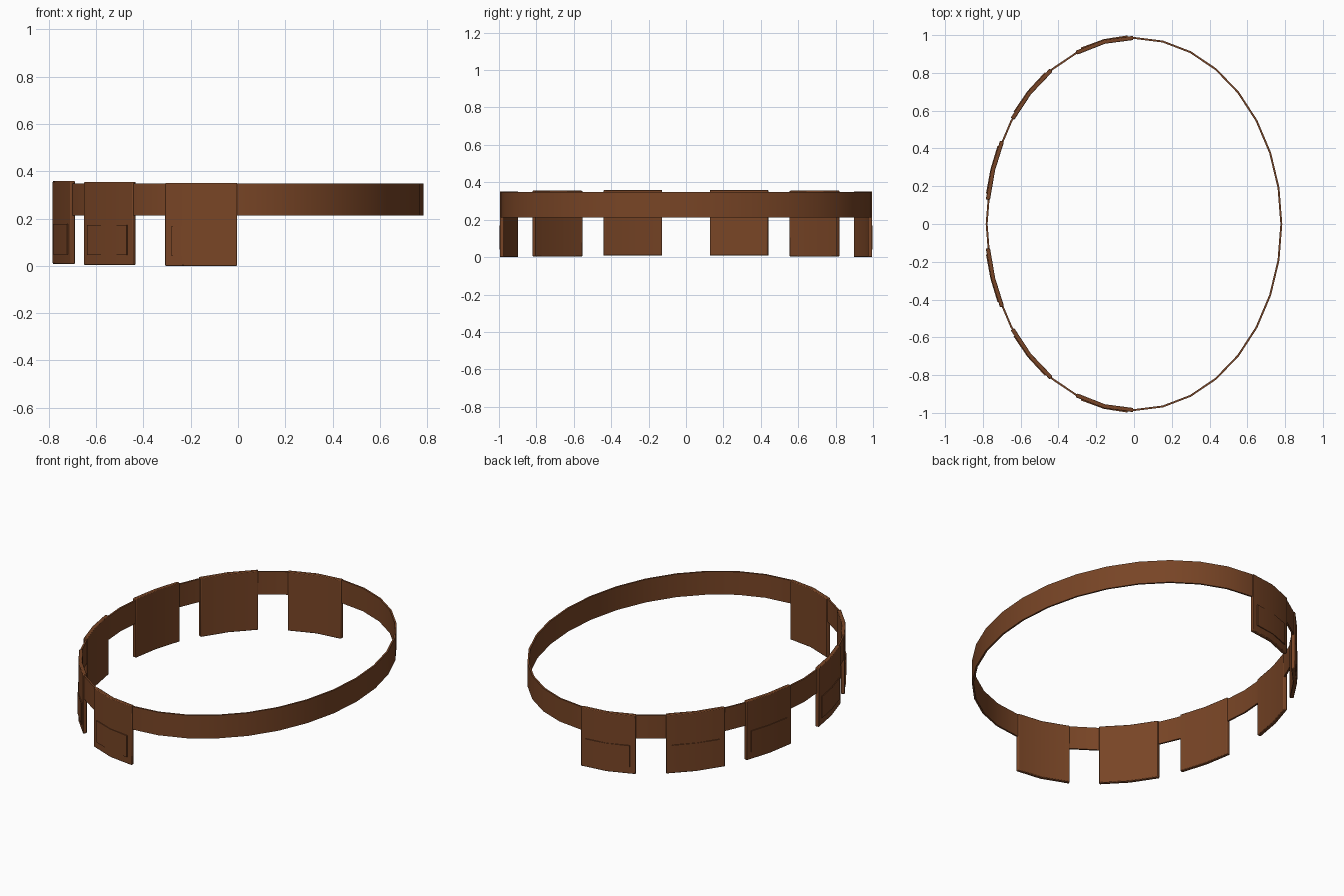
import bpy, bmesh, math

if "Cube" in bpy.data.objects:
    bpy.data.objects.remove(bpy.data.objects["Cube"])

RX, RY = 0.78, 0.985   # belt ellipse radii

leather = bpy.data.materials.new("brown leather")
leather.diffuse_color = (0.188, 0.059, 0.019, 1)
leather.use_nodes = True
leather.node_tree.nodes["Principled BSDF"].inputs["Base Color"].default_value = leather.diffuse_color


def ring_point(a, off, side):
    """Point on the ellipse, a degrees from the front toward -x, pushed out by off."""
    t = math.radians(a)
    x, y = -RX * math.sin(t), -RY * math.cos(t)
    nx, ny = x / RX ** 2, y / RY ** 2
    n = math.hypot(nx, ny)
    return x + nx / n * off, (y + ny / n * off) * side


def strip(name, angles, z0, z1, inner, outer, closed=False, side=1, bevel=0.0):
    """Solid band following the ellipse through the given angles."""
    bm = bmesh.new()
    cols = []
    for a in angles:
        col = []
        for off, z in ((inner, z0), (outer, z0), (outer, z1), (inner, z1)):
            x, y = ring_point(a, off, side)
            col.append(bm.verts.new((x, y, z)))
        cols.append(col)
    pairs = list(zip(cols, cols[1:]))
    if closed:
        pairs.append((cols[-1], cols[0]))
    for p, q in pairs:
        for i in range(4):
            j = (i + 1) % 4
            bm.faces.new((p[i], p[j], q[j], q[i]))
    if not closed:
        bm.faces.new(cols[0])
        bm.faces.new(cols[-1])
    bmesh.ops.recalc_face_normals(bm, faces=bm.faces)
    me = bpy.data.meshes.new(name)
    bm.to_mesh(me)
    bm.free()
    me.materials.append(leather)
    ob = bpy.data.objects.new(name, me)
    bpy.context.collection.objects.link(ob)
    if bevel:
        m = ob.modifiers.new("soft edges", "BEVEL")
        m.width, m.segments, m.limit_method = bevel, 2, "ANGLE"
        m.angle_limit = math.radians(40)
    bpy.ops.object.select_all(action="DESELECT")
    ob.select_set(True)
    bpy.context.view_layer.objects.active = ob
    bpy.ops.object.shade_smooth_by_angle(angle=math.radians(30))
    return ob


# belt band, 32 sides
strip("belt_band", [i * 11.25 for i in range(32)], 0.212, 0.349, -0.005, 0.005, closed=True)

# three pouches on each side: start, bend, end angle and bottom height
pouches = [(0.3, 11.5, 23.0, 0.0), (34.2, 45.2, 55.5, 0.004), (63.6, 73.0, 82.5, 0.008)]
for side, tag in ((1, "front"), (-1, "back")):
    for k, (a, m, b, z) in enumerate(pouches, 1):
        strip(f"pouch_{tag}_{k}", (a, m, b), z, z + 0.351, -0.011, 0.011, side=side, bevel=0.004)
        # raised panel on the outer face
        e = (b - a) * 0.1
        strip(f"pouch_panel_{tag}_{k}", (a + e, m, b - e), z + 0.041, z + 0.169,
              0.005, 0.014, side=side)
